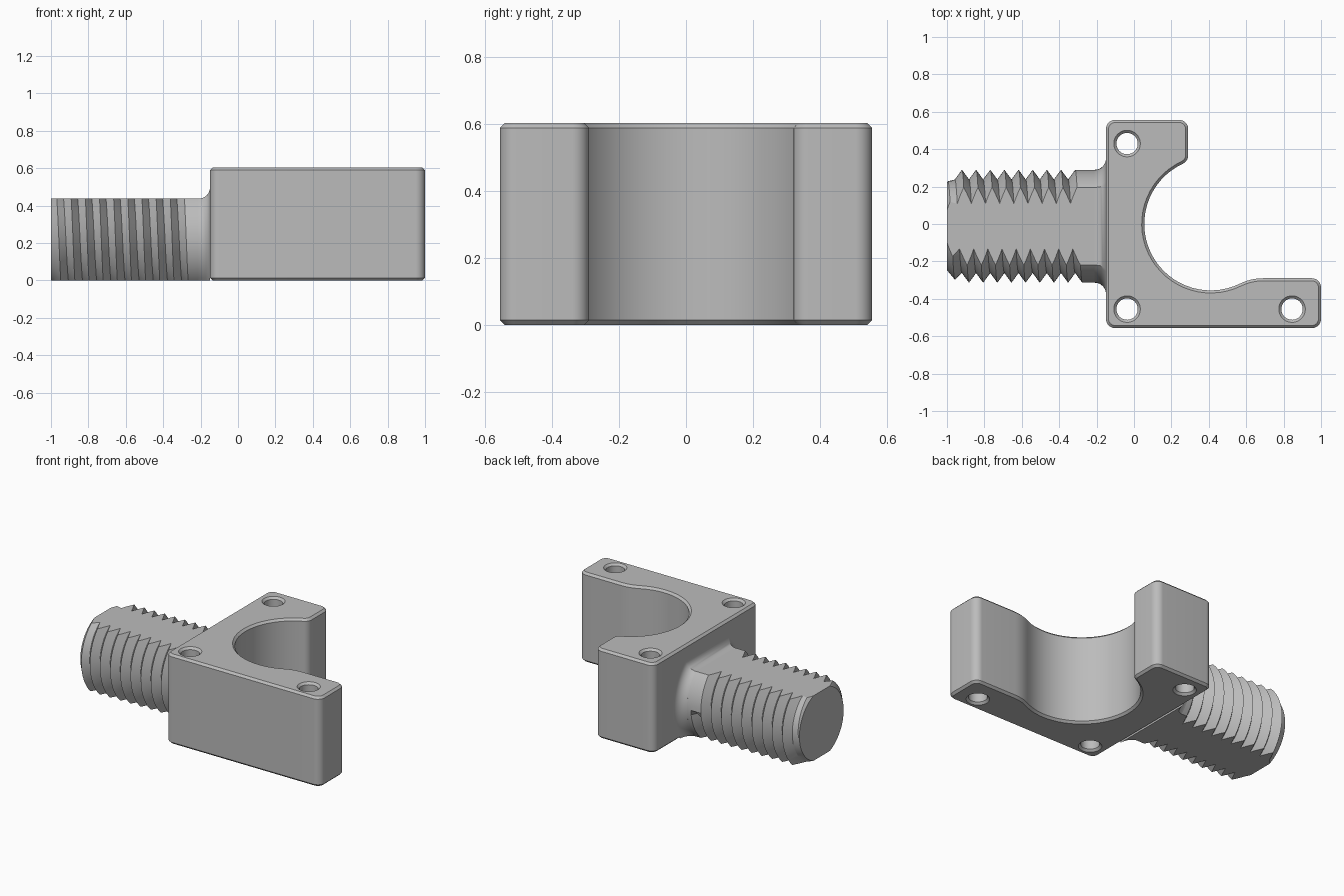
import bpy, bmesh
from math import sin, cos, sqrt, pi, radians
from mathutils import Vector

cube = bpy.data.objects.get("Cube")
if cube:
    bpy.data.objects.remove(cube, do_unlink=True)

GREY = (0.5, 0.5, 0.5, 1)
metal = bpy.data.materials.new("plain grey")
metal.use_nodes = True
metal.diffuse_color = GREY
metal.node_tree.nodes["Principled BSDF"].inputs["Base Color"].default_value = GREY


def finish(bm, name):
    """Turn a bmesh into a smooth-shaded object with sharp edges kept."""
    bmesh.ops.recalc_face_normals(bm, faces=bm.faces)
    mesh = bpy.data.meshes.new(name)
    bm.to_mesh(mesh)
    bm.free()
    mesh.materials.append(metal)
    obj = bpy.data.objects.new(name, mesh)
    bpy.context.collection.objects.link(obj)
    bpy.ops.object.select_all(action='DESELECT')
    obj.select_set(True)
    bpy.context.view_layer.objects.active = obj
    bpy.ops.object.shade_smooth_by_angle(angle=radians(30))


def bridge(bm, rings):
    """Join consecutive closed rings with quads."""
    for a, b in zip(rings, rings[1:]):
        for i in range(len(a)):
            j = (i + 1) % len(a)
            bm.faces.new((a[i], a[j], b[j], b[i]))


# Bracket: arcs (centre x, centre y, radius, start, end); clockwise is concave
HEIGHT, CHAMFER = 0.603, 0.014
outline = [
    (-0.10, -0.507, 0.05, 180, 270),
    (0.95, -0.507, 0.05, 270, 360),
    (0.95, -0.34, 0.05, 0, 90),
    (0.69, -0.57, 0.28, 90, 116.2),
    (0.41, 0, 0.355, 296.2, 114.8),
    (0.24, 0.368, 0.05, -65.2, 0),
    (0.24, 0.507, 0.05, 0, 90),
    (-0.10, 0.507, 0.05, 90, 180),
]
holes = [(-0.037, 0.43), (-0.037, -0.455), (0.845, -0.455)]
loops = [outline] + [[(x, y, 0.057, 360, 0)] for x, y in holes]


def trace(arcs, inset):
    points = []
    for cx, cy, r, start, end in arcs:
        r += inset if end < start else -inset
        steps = max(6, int(abs(end - start) / 6))
        full = abs(end - start) == 360
        for i in range(steps if full else steps + 1):
            a = radians(start + (end - start) * i / steps)
            points.append((cx + r * cos(a), cy + r * sin(a)))
    return points


bm = bmesh.new()
levels = [(CHAMFER, 0), (0, CHAMFER), (0, HEIGHT - CHAMFER), (CHAMFER, HEIGHT)]
caps = ([], [])
for arcs in loops:
    rings = [[bm.verts.new((x, y, z)) for x, y in trace(arcs, inset)]
             for inset, z in levels]
    bridge(bm, rings)
    for cap, ring in zip(caps, (rings[0], rings[-1])):
        cap += [bm.edges.get((v, ring[i - 1])) for i, v in enumerate(ring)]
for cap, direction in zip(caps, (-1, 1)):
    bmesh.ops.triangle_fill(bm, use_beauty=True, use_dissolve=False,
                            edges=cap, normal=(0, 0, direction))
finish(bm, "bracket_block")

# Threaded rod: helical grid of crests and roots, flattened above and below
AXIS_Y, AXIS_Z, CREST, ROOT, FLAT = -0.012, 0.218, 0.302, 0.25, 0.437
PITCH, FIRST, SIDES, JOIN = 0.0757, -0.92, 64, -0.21
RUNOUT = 16

bm = bmesh.new()
grid = {}
for k in range(-6, 25):
    r = CREST if k % 2 == 0 or k > RUNOUT else ROOT
    for j in range(SIDES):
        a = 2 * pi * j / SIDES
        x = FIRST + PITCH * (k / 2 + j / SIDES)
        grid[k, j] = bm.verts.new((x, AXIS_Y + r * cos(a), AXIS_Z + r * sin(a)))


def at(k, j):
    return grid[(k, j) if j < SIDES else (k + 2, 0)]


for k in range(-6, 22):
    for j in range(SIDES):
        bm.faces.new((at(k, j), at(k, j + 1), at(k + 1, j + 1), at(k + 1, j)))


def slice_off(point, normal):
    cut = bmesh.ops.bisect_plane(
        bm, geom=bm.verts[:] + bm.edges[:] + bm.faces[:], dist=1e-6,
        plane_co=point, plane_no=normal, clear_outer=True)
    edges = [e for e in cut["geom_cut"] if isinstance(e, bmesh.types.BMEdge)]
    bmesh.ops.triangle_fill(bm, use_beauty=True, edges=edges, normal=normal)


slice_off((-1, 0, 0), (-1, 0, 0))
slice_off((JOIN, 0, 0), (1, 0, 0))
# Chamfered tip
for v in bm.verts:
    arm = Vector((0, v.co.y - AXIS_Y, v.co.z - AXIS_Z))
    limit = 0.235 + 1.2 * (v.co.x + 1)
    if arm.length > limit:
        arm *= limit / arm.length
        v.co.y, v.co.z = AXIS_Y + arm.y, AXIS_Z + arm.z
slice_off((0, 0, 0), (0, 0, -1))
slice_off((0, 0, FLAT), (0, 0, 1))
finish(bm, "threaded_rod")

# Fillet flaring from the rod into the bracket
FLARE, STEPS, ROWS = 0.06, 8, 16
bm = bmesh.new()
rings = []
for i in range(STEPS + 1):
    a = pi / 2 * i / STEPS
    grow = FLARE * (1 - cos(a))
    half = [AXIS_Z + (n / ROWS) * (FLAT + grow - AXIS_Z) for n in range(ROWS + 1)]
    lower = [AXIS_Z * n / ROWS for n in range(ROWS)]
    heights = lower + half
    ring = []
    for side, zs in ((1, heights), (-1, heights[::-1])):
        for z in zs:
            width = sqrt((CREST + grow) ** 2 - (z - AXIS_Z) ** 2)
            ring.append(bm.verts.new((JOIN + FLARE * sin(a), AXIS_Y + side * width, z)))
    rings.append(ring)
bridge(bm, rings)
bm.faces.new(rings[0])
bm.faces.new(rings[-1])
finish(bm, "rod_fillet")
